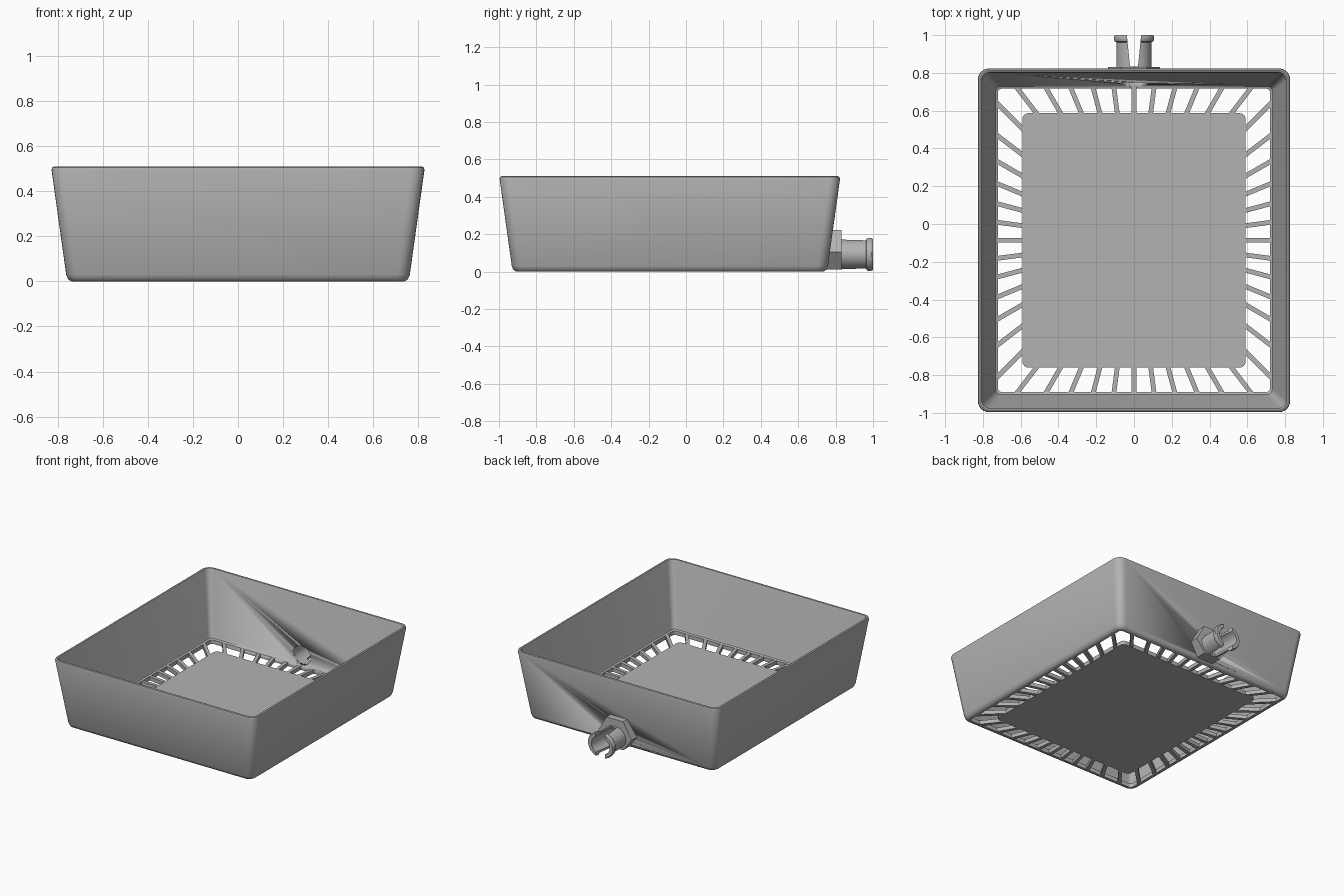
import bpy, bmesh, math
from mathutils import Vector

if "Cube" in bpy.data.objects:
    bpy.data.objects.remove(bpy.data.objects["Cube"])

CY = -0.0865        # tray centre in y
LONGER = 0.083      # extra half length in y
AXIS_Z = 0.092      # height of the spout axis
STRETCH = 1.13      # spout is slightly wider than tall
FLOOR = 0.03

grey = bpy.data.materials.new("plain grey")
grey.use_nodes = True
colour = (0.45, 0.45, 0.45, 1)
grey.diffuse_color = colour
grey.node_tree.nodes["Principled BSDF"].inputs["Base Color"].default_value = colour


def rounded_rect(hx, z, r, steps=6):
    """Rounded rectangle ring around the tray centre."""
    hy = hx + LONGER
    ring = []
    for q, (sx, sy) in enumerate([(1, 1), (-1, 1), (-1, -1), (1, -1)]):
        for i in range(steps + 1):
            a = math.pi / 2 * (q + i / steps)
            ring.append((sx * (hx - r) + r * math.cos(a),
                         CY + sy * (hy - r) + r * math.sin(a), z))
    return ring


def spout_ring(r, y, n=48):
    return [(STRETCH * r * math.cos(2 * math.pi * i / n), y,
             AXIS_Z + r * math.sin(2 * math.pi * i / n)) for i in range(n)]


def loft(name, rings, closed=False, smooth=True):
    """Skin rings in order; cap the ends or join last to first."""
    bm = bmesh.new()
    loops = [[bm.verts.new(p) for p in ring] for ring in rings]
    pairs = list(zip(loops, loops[1:]))
    if closed:
        pairs.append((loops[-1], loops[0]))
    else:
        bm.faces.new(loops[0])
        bm.faces.new(loops[-1])
    for a, b in pairs:
        for i in range(len(a)):
            j = (i + 1) % len(a)
            bm.faces.new((a[i], a[j], b[j], b[i]))
    bmesh.ops.recalc_face_normals(bm, faces=bm.faces)
    mesh = bpy.data.meshes.new(name)
    bm.to_mesh(mesh)
    bm.free()
    mesh.materials.append(grey)
    obj = bpy.data.objects.new(name, mesh)
    bpy.context.collection.objects.link(obj)
    if smooth:
        select(obj)
        bpy.ops.object.shade_smooth_by_angle(angle=math.radians(35))
    return obj


def select(obj):
    bpy.ops.object.select_all(action="DESELECT")
    obj.select_set(True)
    bpy.context.view_layer.objects.active = obj


def cut(obj, cutter):
    mod = obj.modifiers.new("cut", "BOOLEAN")
    mod.operation, mod.solver, mod.object = "DIFFERENCE", "EXACT", cutter
    select(obj)
    bpy.ops.object.modifier_apply(modifier=mod.name)


# Tray walls: half width, height, corner radius
wall_profile = [
    (0.72, 0, 0.02), (0.738, 0, 0.035), (0.753, 0.009, 0.05), (0.762, 0.03, 0.055),
    (0.827, 0.495, 0.06), (0.824, 0.506, 0.058), (0.816, 0.51, 0.052),
    (0.808, 0.507, 0.046), (0.804, 0.498, 0.042),
    (0.738, 0.05, 0.03), (0.732, 0.036, 0.026), (0.72, FLOOR, 0.02),
]
walls = loft("tray_walls", [rounded_rect(*p) for p in wall_profile], closed=True)

# Solid centre of the floor
loft("floor_plate", [rounded_rect(0.59, z, 0.03) for z in (0, FLOOR)])

# Radial ribs joining the plate to the walls
def edge_distance(hx, a):
    return min(hx / max(abs(math.cos(a)), 1e-6),
               (hx + LONGER) / max(abs(math.sin(a)), 1e-6))


RIBS = 48
for k in range(RIBS):
    a = 2 * math.pi * k / RIBS
    along = Vector((math.cos(a), math.sin(a), 0))
    side = Vector((-along.y, along.x, 0)) * 0.0125
    centre = Vector((0, CY, 0))
    rings = []
    for d in (edge_distance(0.575, a), edge_distance(0.735, a)):
        p = centre + along * d
        rings.append([p + side * s + Vector((0, 0, z)) for s, z in
                      ((-1, 0.001), (1, 0.001), (1, FLOOR - 0.001), (-1, FLOOR - 0.001))])
    loft(f"floor_rib_{k + 1}", rings, smooth=False)

# Hexagonal flange, its back following the sloping wall
hexagon = [(0.137 * math.cos(math.pi * i / 3),
            max(0.012, 0.104 + 0.137 * math.sin(math.pi * i / 3))) for i in range(6)]
flange = loft("spout_flange", [[(x, 0.748 + 0.14 * z, z) for x, z in hexagon],
                               [(x, 0.832, z) for x, z in hexagon]], smooth=False)

# Bore through wall and flange
bore = loft("bore_cutter", [spout_ring(0.066, 0.66), spout_ring(0.066, 0.9)])
cut(walls, bore)
cut(flange, bore)

# Spout tube with a rolled lip: radius, distance back
tube_profile = [(0.066, 0.8), (0.081, 0.8), (0.081, 0.962), (0.09, 0.966), (0.094, 0.974),
                (0.094, 0.992), (0.089, 1.0), (0.066, 1.0)]
spout = loft("spout_tube", [spout_ring(*p) for p in tube_profile], closed=True)

# Tapered slot splitting the tube into two prongs
slot = loft("slot_cutter", [[(s * w, y, z) for s, z in ((-1, -0.1), (1, -0.1), (1, 0.3), (-1, 0.3))]
                            for w, y in ((0.021, 0.834), (0.04, 1.02))], smooth=False)
cut(spout, slot)

for helper in (bore, slot):
    bpy.data.objects.remove(helper)
